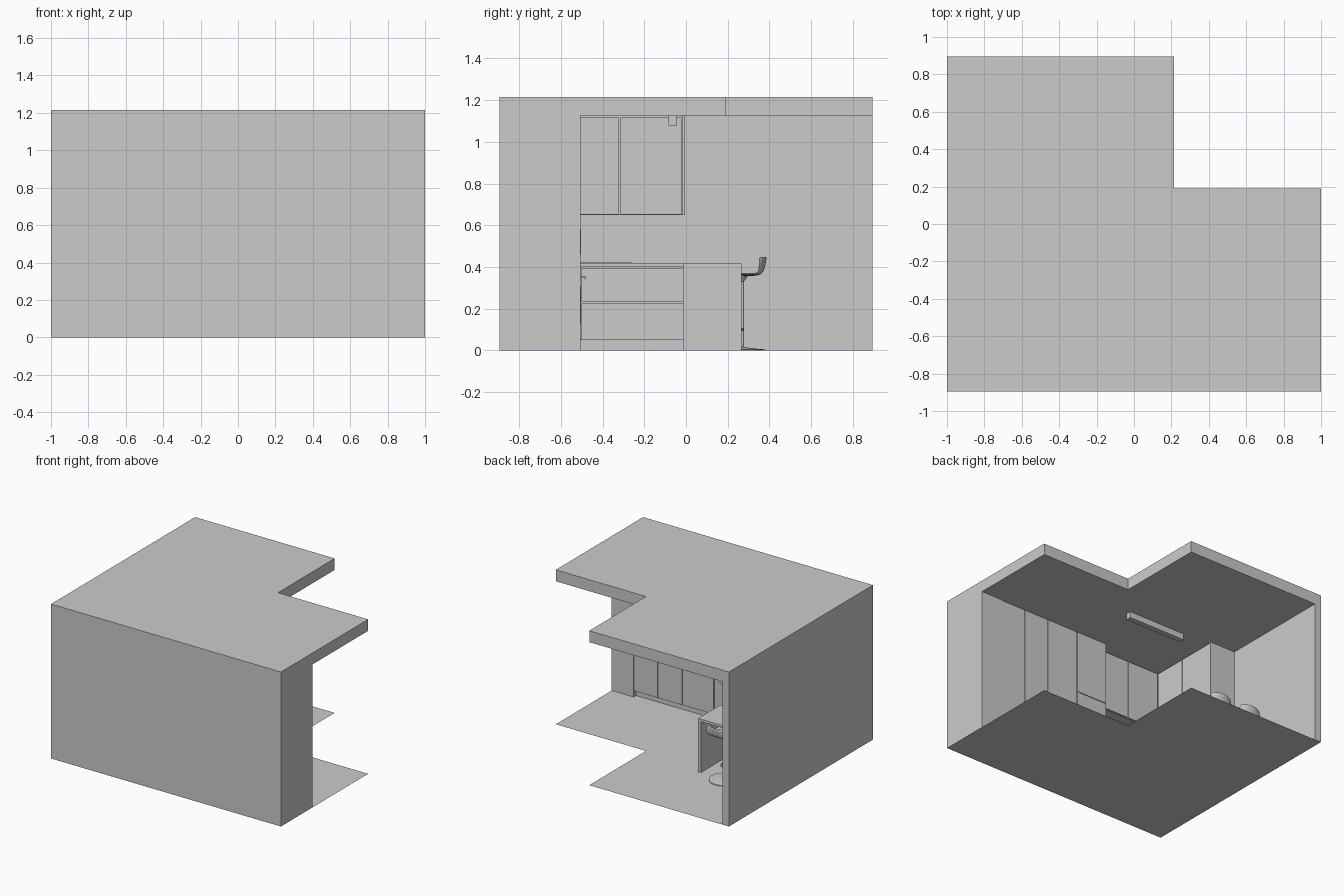
import bpy, bmesh, math

if "Cube" in bpy.data.objects:
    bpy.data.objects.remove(bpy.data.objects["Cube"])


def finish(name, bm):
    bmesh.ops.recalc_face_normals(bm, faces=bm.faces)
    me = bpy.data.meshes.new(name)
    bm.to_mesh(me)
    bm.free()
    ob = bpy.data.objects.new(name, me)
    bpy.context.collection.objects.link(ob)
    return ob


def box(name, x0, x1, y0, y1, z0, z1):
    bm = bmesh.new()
    bmesh.ops.create_cube(bm, size=1)
    for v in bm.verts:
        v.co = ((x0 + x1) / 2 + v.co.x * (x1 - x0),
                (y0 + y1) / 2 + v.co.y * (y1 - y0),
                (z0 + z1) / 2 + v.co.z * (z1 - z0))
    return finish(name, bm)


def slab(name, pts, z0, z1=None):
    bm = bmesh.new()
    f = bm.faces.new([bm.verts.new((x, y, z0)) for x, y in pts])
    if z1 is not None:
        r = bmesh.ops.extrude_face_region(bm, geom=[f])
        for v in r["geom"]:
            if isinstance(v, bmesh.types.BMVert):
                v.co.z = z1
    return finish(name, bm)


def lathe(name, prof, cx, cy, n=32):
    bm = bmesh.new()
    rings = [[bm.verts.new((cx + r * math.cos(2 * math.pi * i / n),
                            cy + r * math.sin(2 * math.pi * i / n), z))
              for i in range(n)] for r, z in prof]
    for a, b in zip(rings, rings[1:]):
        for i in range(n):
            bm.faces.new((a[i], a[(i + 1) % n], b[(i + 1) % n], b[i]))
    bm.faces.new(rings[0])
    bm.faces.new(rings[-1])
    return smooth(finish(name, bm))


def smooth(ob):
    bpy.ops.object.select_all(action='DESELECT')
    ob.select_set(True)
    bpy.context.view_layer.objects.active = ob
    bpy.ops.object.shade_smooth_by_angle(angle=math.radians(35))
    return ob


G = 0.003                   # half gap between doors
XI, YI = -0.945, -0.84      # inner wall faces
YF, XF = -0.505, -0.61      # base unit fronts
TOP = 1.12

# room shell: L-shaped floor, walls with pier, ceiling slab
slab("floor", [(-1, -.895), (1, -.895), (1, .19), (.215, .19), (.215, .895), (-1, .895)], 0)
slab("walls", [(-1, .895), (-1, -.895), (1, -.895), (1, YF), (.81, YF), (.81, YI),
               (XI, YI), (XI, .895)], 0, 1.215)
slab("ceiling", [(XI, .895), (XI, YI), (.81, YI), (.81, YF), (1, YF), (1, .19),
                 (.215, .19), (.215, .895)], 1.125, 1.215)
box("ceiling_light", -.5, 0, -.085, -.042, 1.077, 1.125)

# tall cupboards along the front wall
edges = [.81, .6, .385, .11, -.165]
box("tall_carcass", -.165, .81, YI, YF - .012, .05, 1.125)
box("tall_plinth", -.165, .81, YI, YF - .03, 0, .05)
for i in range(3):
    box(f"tall_door_{i + 1}", edges[i + 1] + G, edges[i] - G, YF - .012, YF, .05, TOP)

# appliance column
ax0, ax1 = edges[4] + G, edges[3] - G
for name, z0, z1 in (("column_drawer", .05, .085), ("oven_door", .09, .37),
                     ("oven_panel", .375, .425), ("microwave_door", .43, .625),
                     ("column_top_door", .63, TOP)):
    box(name, ax0, ax1, YF - .012, YF, z0, z1)
box("oven_handle", ax0 + .02, ax1 - .02, YF + .016, YF + .026, .343, .357)
for x in (ax0 + .03, ax1 - .03):
    box("oven_handle_mount", x - .005, x + .005, YF, YF + .016, .346, .354)
box("oven_window", ax0 + .03, ax1 - .03, YF, YF + .002, .13, .31)
box("microwave_window", ax0 + .02, ax1 - .07, YF, YF + .002, .46, .58)

# base units: front run and left run
box("front_base_carcass", XF, -.165, YI, YF - .012, .05, .4)
box("front_base_plinth", XF, -.165, YI, YF - .03, 0, .05)
box("left_base_carcass", XI, XF - .012, YI, -.015, .05, .4)
box("left_base_plinth", XI, XF - .03, YI, -.015, 0, .05)
for k, (z0, z1) in enumerate(((.05, .225), (.231, .395))):
    box(f"left_drawer_{k + 1}", XF - .012, XF, YF + G, -.015, z0, z1)
    for j in range(2):
        x = -.165 - j * .2225
        box(f"front_drawer_{k + 1}_{j + 1}", x - .2225 + G, x - G, YF - .012, YF, z0, z1)

# worktop with breakfast bar and its end panel
slab("worktop", [(XI, YI), (-.165, YI), (-.165, YF), (XF, YF), (XF, -.015), (-.29, -.015),
                 (-.29, .265), (XI, .265)], .4, .42)
box("bar_end_panel", -.315, -.29, -.015, .265, 0, .4)
box("hob", -.9, -.67, -.56, -.26, .42, .424)

# wall cupboards
box("left_upper_carcass", XI, -.732, YI, -.018, .65, 1.125)
box("left_upper_side", XI, -.72, -.018, -.005, .65, 1.125)
box("front_upper_carcass", -.732, -.165, YI, -.602, .65, 1.125)
for i, (y0, y1) in enumerate(((-.59, -.322), (-.315, -.022))):
    box(f"left_upper_door_{i + 1}", -.732, -.72, y0, y1, .652, 1.117)
for i in range(2):
    x = -.165 - i * .2775
    box(f"front_upper_door_{i + 1}", x - .2775 + G, x - G, -.602, -.59, .652, 1.117)


# bar stools: moulded seat, post, base and foot ring
def stool(tag, cx, cy):
    prof = [(-.085, .361), (-.04, .363), (.03, .362), (.075, .362), (.1, .375),
            (.108, .41), (.116, .45)]
    n = 8
    bm = bmesh.new()
    rows = []
    for k, (y, z) in enumerate(prof):
        back = max(0, k - 2) / 4
        half = (.085, .098, .1, .1, .1, .098, .085)[k]
        row = []
        for i in range(n + 1):
            t = 2 * i / n - 1
            row.append(bm.verts.new((cx + t * half, cy + y - .035 * back * t * t,
                                     z + .006 * t * t * (1 - back))))
        rows.append(row)
    for a, b in zip(rows, rows[1:]):
        for i in range(n):
            bm.faces.new((a[i], a[i + 1], b[i + 1], b[i]))
    ob = finish("stool_seat_" + tag, bm)
    m = ob.modifiers.new("thickness", 'SOLIDIFY')
    m.thickness, m.offset = .01, 0
    m = ob.modifiers.new("round", 'SUBSURF')
    m.levels = m.render_levels = 2
    smooth(ob)
    lathe("stool_base_" + tag, [(.11, 0), (.11, .005), (.06, .009), (.012, .016)], cx, cy)
    lathe("stool_post_" + tag, [(.01, .014), (.01, .33), (.03, .358)], cx, cy, 20)
    bpy.ops.mesh.primitive_torus_add(location=(cx, cy - .04, .1), major_radius=.046,
                                     minor_radius=.005, major_segments=28, minor_segments=8)
    ring = bpy.context.object
    ring.name = "stool_foot_ring_" + tag
    smooth(ring)


stool("right", -.52, .268)
stool("left", -.79, .268)
